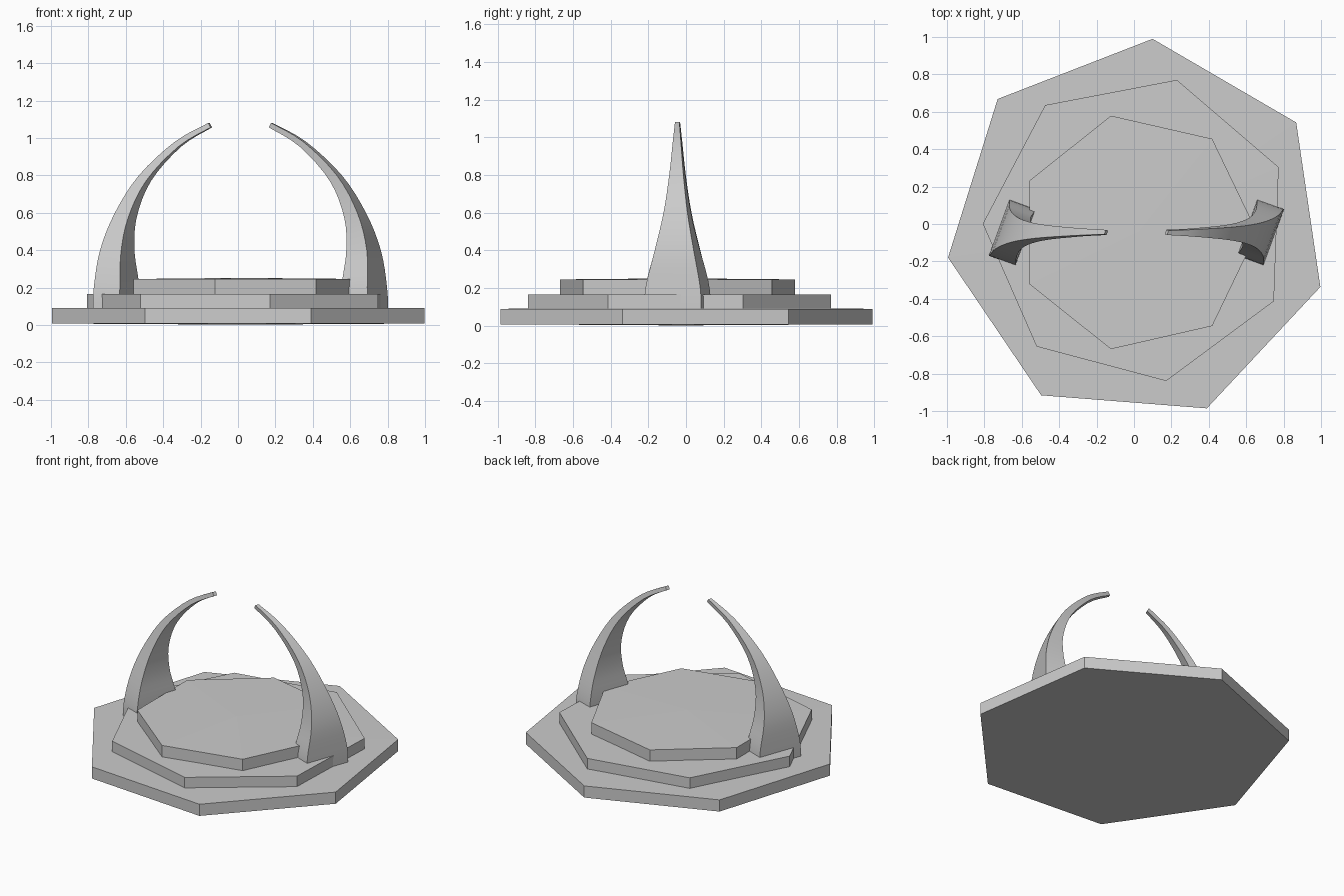
import bpy, bmesh, math
from mathutils import Vector, Matrix

cube = bpy.data.objects.get("Cube")
if cube:
    bpy.data.objects.remove(cube, do_unlink=True)

stone = bpy.data.materials.new("grey stone")
stone.use_nodes = True
GREY = (0.6, 0.6, 0.6, 1)
stone.diffuse_color = GREY
stone.node_tree.nodes["Principled BSDF"].inputs["Base Color"].default_value = GREY


def finish(bm, name):
    bmesh.ops.recalc_face_normals(bm, faces=bm.faces)
    mesh = bpy.data.meshes.new(name)
    bm.to_mesh(mesh)
    bm.free()
    mesh.materials.append(stone)
    obj = bpy.data.objects.new(name, mesh)
    bpy.context.collection.objects.link(obj)
    return obj


# Seven-sided slab with very slightly domed caps
def tier(name, centre, radius, turn, z0, z1, dome=0.006):
    bm = bmesh.new()
    rings = []
    for z in (z0, z1):
        rings.append([bm.verts.new((centre[0] + radius * math.cos(a),
                                    centre[1] + radius * math.sin(a), z))
                      for a in (math.radians(turn) + i * math.tau / 7 for i in range(7))])
    low = bm.verts.new((*centre, z0 - dome))
    high = bm.verts.new((*centre, z1 + dome))
    for i in range(7):
        j = (i + 1) % 7
        bm.faces.new((rings[0][i], rings[0][j], rings[1][j], rings[1][i]))
        bm.faces.new((rings[0][j], rings[0][i], low))
        bm.faces.new((rings[1][i], rings[1][j], high))
    return finish(bm, name)


tier("bottom_tier", (0.019, -0.031), 1.024, 85.5, 0.008, 0.09)
tier("middle_tier", (0.017, -0.028), 0.826, 75.1, 0.09, 0.165)
tier("top_tier", (0.019, -0.045), 0.64, 0, 0.165, 0.246)

# Horn stations along the outer face: x, z, width, thickness
STATIONS = [(-0.722, 0.06, 0.32, 0.15), (-0.718, 0.2, 0.31, 0.148),
            (-0.7, 0.4, 0.22, 0.12), (-0.635, 0.6, 0.135, 0.08),
            (-0.516, 0.8, 0.08, 0.05), (-0.33, 0.98, 0.045, 0.033),
            (-0.155, 1.08, 0.025, 0.027)]
PIVOT = Vector((0.013, -0.045, 0))
YAW = math.radians(20)


# Smooth interpolation through the stations
def sample(t):
    i = min(int(t), len(STATIONS) - 2)
    u = t - i
    a, b, c, d = (Vector(STATIONS[max(0, min(k, len(STATIONS) - 1))])
                  for k in range(i - 1, i + 3))
    return 0.5 * (2 * b + (c - a) * u + (2 * a - 5 * b + 4 * c - d) * u * u
                  + (3 * b - a - 3 * c + d) * u ** 3)


# Tapering four-sided horn that curves inward
def horn(name, spin):
    bm = bmesh.new()
    across = Vector((math.sin(YAW), math.cos(YAW), 0))
    rings = []
    steps = 24
    span = len(STATIONS) - 1
    for k in range(steps + 1):
        t = span * k / steps
        x, z, w, thick = sample(t)
        step = sample(min(t + 0.05, span)) - sample(max(t - 0.05, 0))
        tilt = math.atan2(step[0], step[1])
        inward = Vector((math.cos(tilt) * math.cos(YAW),
                         -math.cos(tilt) * math.sin(YAW), -math.sin(tilt)))
        outer = Vector((x, PIVOT.y + 0.08 * w, z))
        half = across * w / 2
        inner = outer + inward * thick
        rings.append([bm.verts.new(p) for p in
                      (outer - half, outer + half, inner + half, inner - half)])
    for a, b in zip(rings, rings[1:]):
        for i in range(4):
            j = (i + 1) % 4
            bm.faces.new((a[i], a[j], b[j], b[i]))
    bm.faces.new(rings[0])
    bm.faces.new(rings[-1])
    turn = Matrix.Translation(PIVOT) @ Matrix.Rotation(spin, 4, "Z") @ Matrix.Translation(-PIVOT)
    bmesh.ops.transform(bm, matrix=turn, verts=bm.verts)
    obj = finish(bm, name)
    bpy.ops.object.select_all(action="DESELECT")
    obj.select_set(True)
    bpy.context.view_layer.objects.active = obj
    bpy.ops.object.shade_smooth_by_angle(angle=math.radians(30))


horn("right_horn", 0)
horn("left_horn", math.pi)
